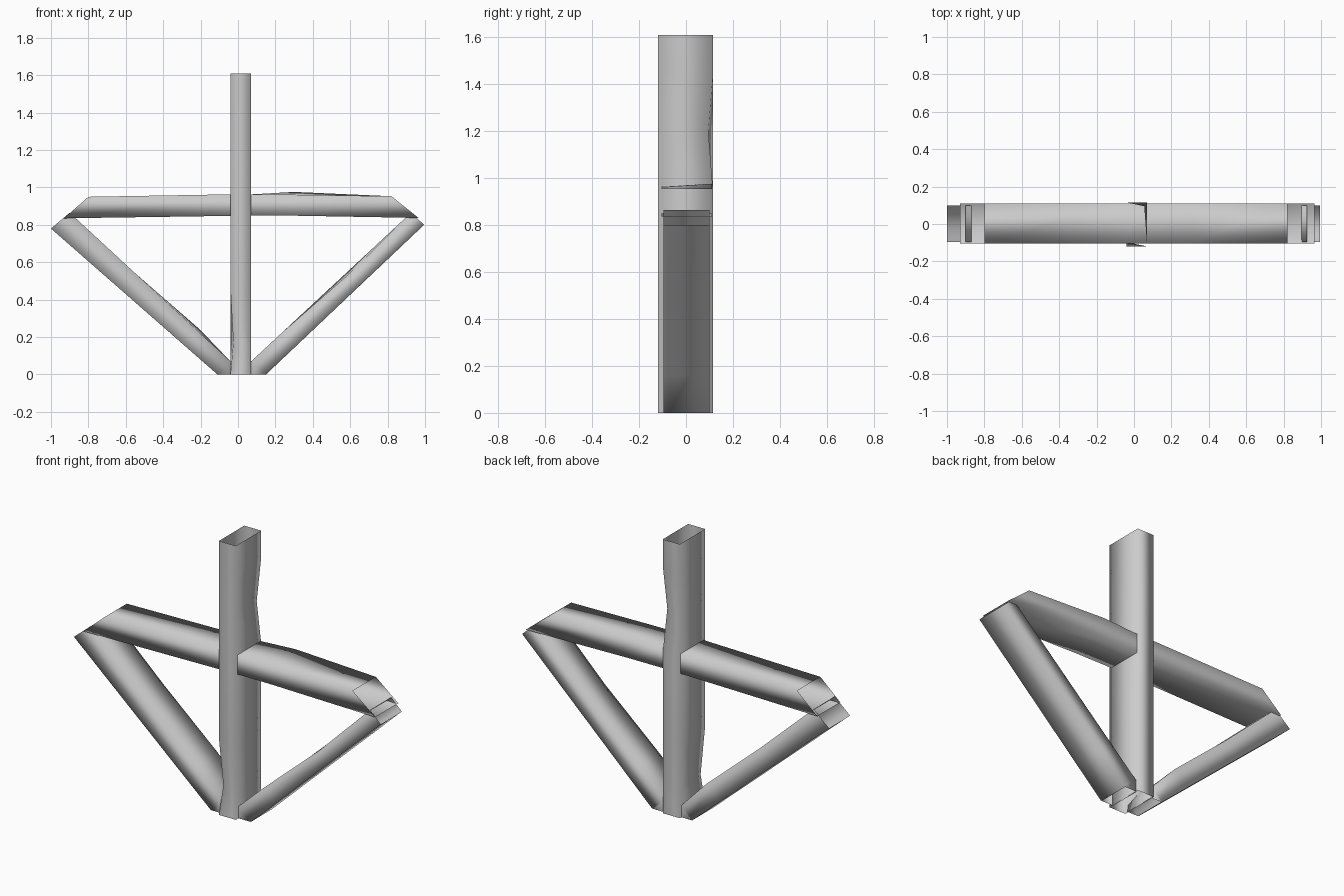
import bpy
import bmesh

cube = bpy.data.objects.get("Cube")
if cube:
    bpy.data.objects.remove(cube, do_unlink=True)

grey = bpy.data.materials.new("plain_grey")
grey.use_nodes = True
colour = (0.6, 0.6, 0.6, 1)
grey.diffuse_color = colour
grey.node_tree.nodes["Principled BSDF"].inputs["Base Color"].default_value = colour


def tube(name, sections, front, back, dents=()):
    """Open four-sided tube; each section is two (x, z) points on opposite walls.

    Dents are (section, corner, offset); corners run a-front, a-back, b-back, b-front.
    """
    bm = bmesh.new()
    rings = []
    for a, b in sections:
        corners = ((a, front), (a, back), (b, back), (b, front))
        rings.append([bm.verts.new((p[0], y, p[1])) for p, y in corners])
    for r, c, offset in dents:
        for i in range(3):
            rings[r][c].co[i] += offset[i]
    for r, s in zip(rings, rings[1:]):
        for i in range(4):
            j = (i + 1) % 4
            bm.faces.new((r[i], r[j], s[j], s[i]))
    bmesh.ops.recalc_face_normals(bm, faces=bm.faces)
    for f in bm.faces:
        f.smooth = True
    mesh = bpy.data.meshes.new(name)
    bm.to_mesh(mesh)
    bm.free()
    mesh.materials.append(grey)
    obj = bpy.data.objects.new(name, mesh)
    bpy.context.collection.objects.link(obj)
    return obj


def between(p, q, t):
    return tuple(u + (v - u) * t for u, v in zip(p, q))


# Upright post, open at both ends, with slightly dented corners
post_levels = (0, 0.17, 0.45, 0.95, 1.2, 1.45, 1.61)
tube("post", [((-0.04, z), (0.07, z)) for z in post_levels], -0.12, 0.115,
     [(4, 2, (-0.015, -0.02, 0)), (1, 0, (0.015, 0.02, 0))])

# Crossbeam with mitred open ends and a small bump on the back top edge
tube("crossbeam", [
    ((-0.8, 0.95), (-0.93, 0.835)),
    ((-0.04, 0.963), (-0.04, 0.848)),
    ((0.07, 0.963), (0.07, 0.85)),
    ((0.3, 0.961), (0.3, 0.849)),
    ((0.82, 0.953), (0.965, 0.837)),
], -0.105, 0.11, [(3, 1, (0, 0, 0.015))])


# Diagonal braces, cut flat at the ground and upright against the post
def brace(name, top_in, top_out, foot_in, foot_out, dent):
    inset = 0.005 if foot_in[0] < 0 else -0.005
    wall = foot_in[0] + inset
    sections = [(between(top_in, foot_in, t), between(top_out, foot_out, t))
                for t in (0, 0.4, 0.8, 1)]
    sections.append(((wall, 0), (foot_out[0] + inset, 0)))
    tube(name, sections, -0.095, 0.1, [dent])


brace("right_brace", (-0.9, 0.865), (-1.0, 0.78), (-0.04, 0.07), (-0.11, 0),
      (2, 1, (0.01, 0, 0.01)))
brace("left_brace", (0.925, 0.865), (0.995, 0.8), (0.07, 0.07), (0.15, 0),
      (1, 0, (0.01, 0, -0.01)))
